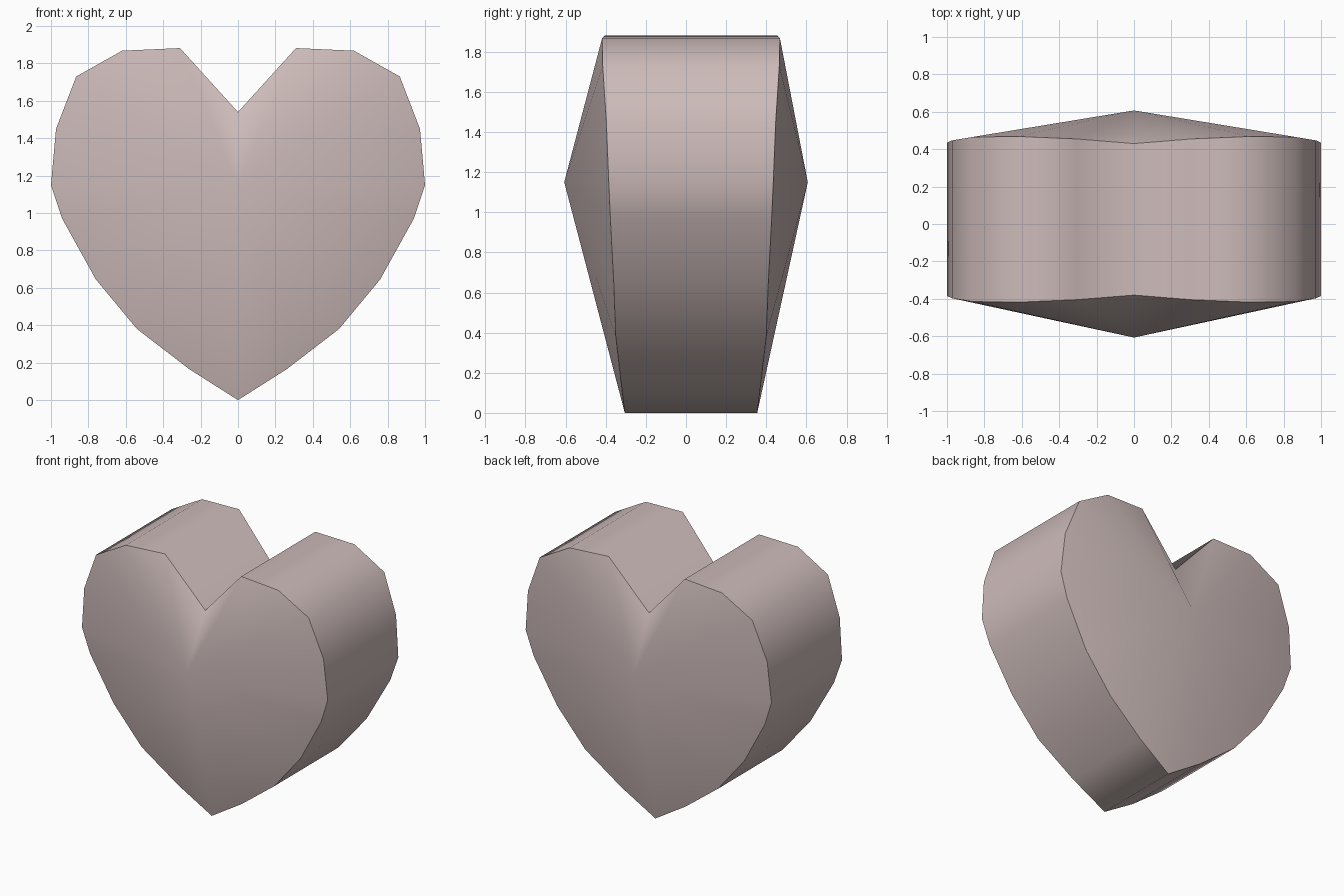
import bpy, bmesh

if "Cube" in bpy.data.objects:
    bpy.data.objects.remove(bpy.data.objects["Cube"])

# Right half of the heart outline: x, z, front rim y (tip to notch)
HALF = [(0, 0, -.305), (.26, .165, -.325), (.54, .38, -.35), (.76, .645, -.36),
        (.94, .97, -.377), (1, 1.15, -.385), (.973, 1.45, -.397), (.865, 1.73, -.415),
        (.62, 1.868, -.418), (.31, 1.882, -.405), (0, 1.54, -.38)]
APEX_Y, APEX_Z = .607, 1.15

# Mirror to the full outline
outline = HALF + [(-x, z, y) for x, z, y in HALF[-2:0:-1]]
n = len(outline)

bm = bmesh.new()
front = [bm.verts.new((x, y, z)) for x, z, y in outline]
back = [bm.verts.new((x, -y + .05, z)) for x, z, y in outline]
front_apex = bm.verts.new((0, -APEX_Y, APEX_Z))
back_apex = bm.verts.new((0, APEX_Y, APEX_Z))

# Side wall and the two shallow pointed faces
for i in range(n):
    j = (i + 1) % n
    bm.faces.new((front[j], front[i], back[i], back[j]))
    bm.faces.new((front[i], front[j], front_apex))
    bm.faces.new((back[j], back[i], back_apex))
bmesh.ops.recalc_face_normals(bm, faces=bm.faces)

# Smooth shading, with crisp rims between wall and faces
for f in bm.faces:
    f.smooth = True
for e in bm.edges:
    if {len(f.verts) for f in e.link_faces} == {3, 4}:
        e.smooth = False

mesh = bpy.data.meshes.new("heart")
bm.to_mesh(mesh)
bm.free()
mat = bpy.data.materials.new("dusty pink")
mat.diffuse_color = (.61, .50, .49, 1)
mat.use_nodes = True
mat.node_tree.nodes["Principled BSDF"].inputs["Base Color"].default_value = mat.diffuse_color
mesh.materials.append(mat)
bpy.context.collection.objects.link(bpy.data.objects.new("heart", mesh))
